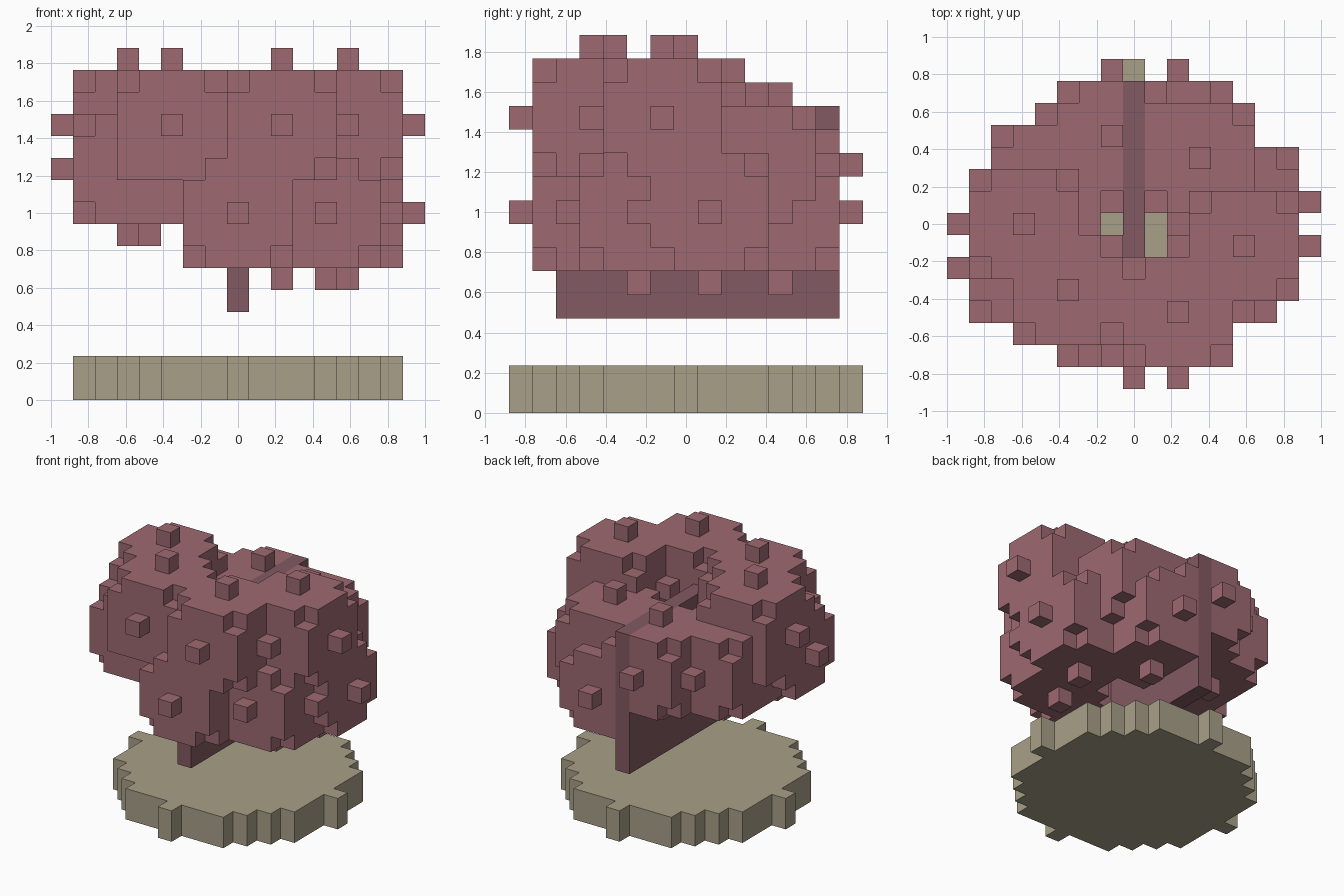
import bpy, bmesh
from mathutils import Vector
from itertools import product

if "Cube" in bpy.data.objects:
    bpy.data.objects.remove(bpy.data.objects["Cube"])

U = 2 / 17  # size of one block


def material(name, rgb):
    m = bpy.data.materials.new(name)
    m.diffuse_color = (*rgb, 1)
    m.use_nodes = True
    m.node_tree.nodes["Principled BSDF"].inputs["Base Color"].default_value = m.diffuse_color
    return m


def block_object(name, cells, solid, mat):
    """Skin a set of blocks, keeping only faces not covered by any block in 'solid'."""
    bm = bmesh.new()
    verts = {}

    def vert(p):
        if p not in verts:
            verts[p] = bm.verts.new(((p[0] - .5) * U, (p[1] - .5) * U, p[2] * U))
        return verts[p]

    for c in sorted(cells):
        for axis, side in product(range(3), (0, 1)):
            n = list(c)
            n[axis] += 2 * side - 1
            if tuple(n) in solid:
                continue
            ring = [(0, 0), (1, 0), (1, 1), (0, 1)]
            if not side:
                ring.reverse()
            corners = []
            for a, b in ring:
                p = list(c)
                p[axis] += side
                p[(axis + 1) % 3] += a
                p[(axis + 2) % 3] += b
                corners.append(vert(tuple(p)))
            bm.faces.new(corners)
    mesh = bpy.data.meshes.new(name)
    bm.to_mesh(mesh)
    bm.free()
    mesh.materials.append(mat)
    obj = bpy.data.objects.new(name, mesh)
    bpy.context.collection.objects.link(obj)
    return obj


def lobe(center):
    """5-block cube without its corners, with a one-block bud on each side."""
    c = Vector(center)
    offsets = [o for o in product(range(-2, 3), repeat=3)
               if sum(abs(v) == 2 for v in o) < 3]
    for axis, d in product(range(3), (-3, 3)):
        bud = [0, 0, 0]
        bud[axis] = d
        offsets.append(tuple(bud))
    return {tuple(int(v) for v in c + Vector(o)) for o in offsets}


# Round base, two blocks high
base = {(x, y, z) for x in range(-7, 8) for y in range(-7, 8) for z in (0, 1)
        if x * x + y * y <= 49}

# Thin upright core plate
core = {(0, y, z) for y in range(-5, 7) for z in range(4, 13)}

# Ring of lobes at three heights
centers = [(-5, 0, 12), (-3, -3, 12), (2, -4, 12), (5, -1, 12),
           (-5, -2, 10), (-4, 2, 10), (-1, 4, 10), (3, 3, 10),
           (0, -4, 8), (4, -2, 8), (5, 1, 8), (2, 4, 8)]
lobes = set().union(*(lobe(c) for c in centers)) - core

solid = base | core | lobes
block_object("base", base, solid, material("stone", (0.39, 0.35, 0.245)))
block_object("core_plate", core, solid, material("dark_rose", (0.225, 0.103, 0.122)))
block_object("lobe_ring", lobes, solid, material("rose", (0.337, 0.144, 0.165)))
